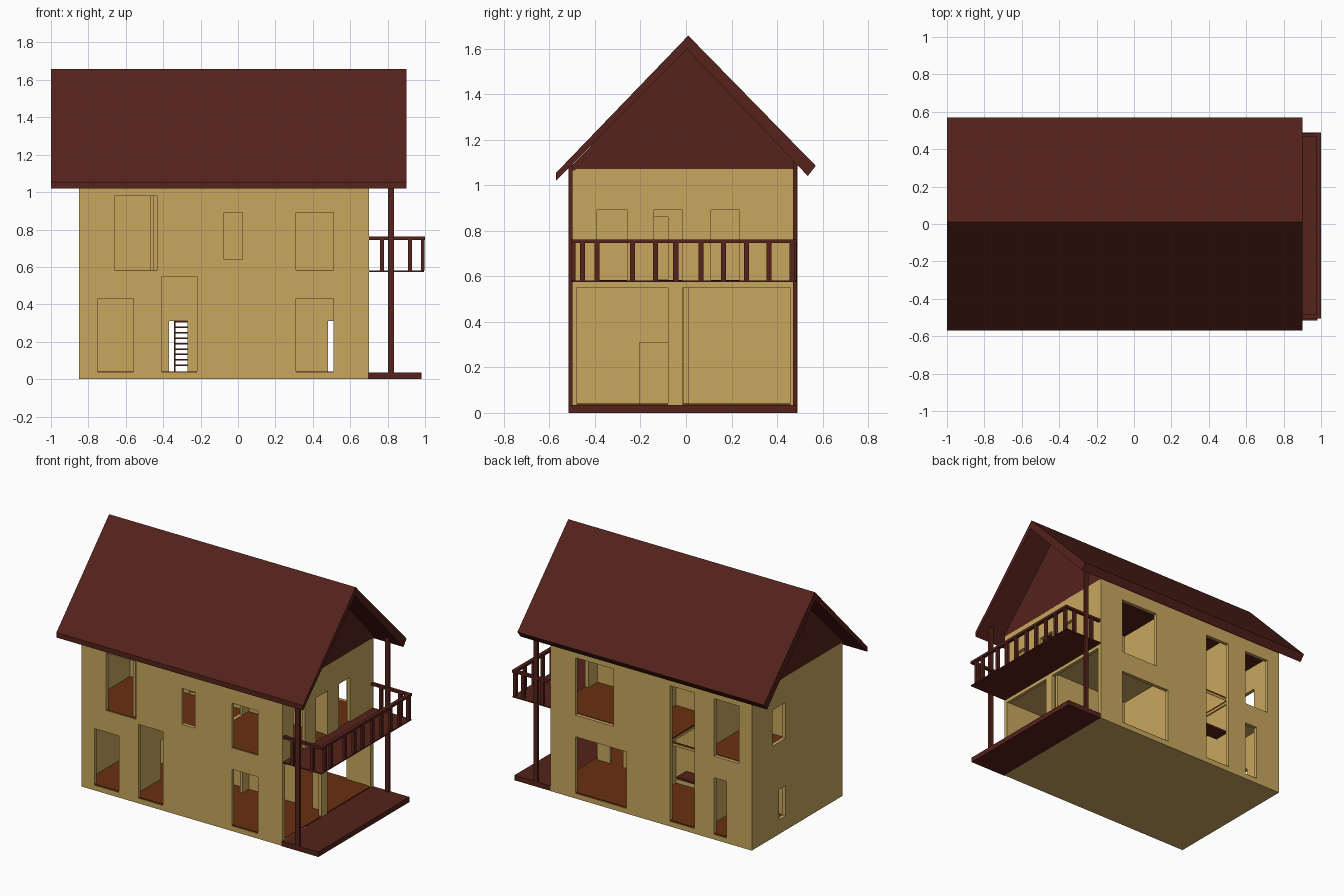
import bpy
from mathutils import Matrix

if "Cube" in bpy.data.objects:
    bpy.data.objects.remove(bpy.data.objects["Cube"])


def material(name, rgb):
    m = bpy.data.materials.new(name)
    m.diffuse_color = (*rgb, 1)
    m.use_nodes = True
    m.node_tree.nodes["Principled BSDF"].inputs["Base Color"].default_value = m.diffuse_color
    return m


PLASTER = material("plaster", (0.578, 0.386, 0.114))
TIMBER = material("dark_timber", (0.09, 0.016, 0.011))
FLOOR = material("floor_boards", (0.14, 0.03, 0.005))


def frame(x_axis, y_axis, z_axis, origin):
    m = Matrix((x_axis, y_axis, z_axis)).transposed().to_4x4()
    m.translation = origin
    return m


def panel(name, outline, thick, matrix, mat, holes=()):
    """Flat outline with rectangular openings, extruded symmetrically and baked to a mesh."""
    c = bpy.data.curves.new(name, 'CURVE')
    c.dimensions, c.fill_mode, c.extrude = '2D', 'BOTH', thick / 2
    rects = [[(a, b), (a, d), (e, d), (e, b)] for a, e, b, d in holes]
    for pts in [outline] + rects:
        s = c.splines.new('POLY')
        s.points.add(len(pts) - 1)
        for p, (u, v) in zip(s.points, pts):
            p.co = (u, v, 0, 1)
        s.use_cyclic_u = True
    tmp = bpy.data.objects.new(name + "_tmp", c)
    bpy.context.collection.objects.link(tmp)
    bpy.context.view_layer.update()
    mesh = bpy.data.meshes.new_from_object(tmp.evaluated_get(bpy.context.evaluated_depsgraph_get()))
    bpy.data.objects.remove(tmp)
    for p in mesh.polygons:
        p.use_smooth = False
    mesh.materials.clear()
    mesh.materials.append(mat)
    ob = bpy.data.objects.new(name, mesh)
    ob.matrix_world = matrix
    bpy.context.collection.objects.link(ob)
    return ob


def rect(u0, u1, v0, v1):
    return [(u0, v0), (u1, v0), (u1, v1), (u0, v1)]


def wall_x(name, y, t, u0, u1, z0, z1, holes):
    m = frame((1, 0, 0), (0, 0, 1), (0, -1, 0), (0, y, 0))
    return panel(name, rect(u0, u1, z0, z1), t, m, PLASTER, holes)


def wall_y(name, x, t, u0, u1, z0, z1, holes):
    m = frame((0, 1, 0), (0, 0, 1), (1, 0, 0), (x, 0, 0))
    return panel(name, rect(u0, u1, z0, z1), t, m, PLASTER, holes)


def along_x(name, profile, x0, x1, mat):
    m = frame((0, 1, 0), (0, 0, 1), (1, 0, 0), ((x0 + x1) / 2, 0, 0))
    return panel(name, profile, x1 - x0, m, mat)


def slab(name, x0, x1, y0, y1, z0, z1, mat, holes=()):
    m = Matrix.Translation((0, 0, (z0 + z1) / 2))
    return panel(name, rect(x0, x1, y0, y1), z1 - z0, m, mat, holes)


# Outer walls; openings are (start, end, bottom, top)
L, R, F, B, T, TOP = -0.85, 0.70, -0.51, 0.49, 0.025, 1.07
wall_x("front_wall", F + T / 2, T, L, R, 0, TOP, [
    (-0.66, -0.43, 0.58, 0.98), (-0.075, 0.025, 0.64, 0.89), (0.31, 0.51, 0.58, 0.89),
    (-0.75, -0.56, 0.035, 0.43), (-0.41, -0.22, 0.035, 0.55), (0.31, 0.51, 0.035, 0.43)])
wall_x("back_wall", B - T / 2, T, L, R, 0, TOP, [
    (0.215, 0.51, 0.58, 0.98), (0.115, 0.51, 0.035, 0.43), (-0.41, -0.22, 0.035, 0.98),
    (-0.75, -0.56, 0.58, 0.98), (-0.655, -0.56, 0.035, 0.43)])
wall_y("left_wall", L + T / 2, T, F + T, B - T, 0, TOP, [
    (0.12, 0.26, 0.64, 0.89), (0.12, 0.19, 0.10, 0.31)])
wall_y("right_wall", R - T / 2, T, F + T, B - T, 0, TOP, [
    (-0.39, -0.26, 0.58, 0.89), (-0.14, -0.015, 0.58, 0.89), (0.11, 0.235, 0.58, 0.89),
    (-0.48, -0.08, 0.035, 0.55), (-0.015, 0.46, 0.035, 0.55)])

# Inner partitions
I = 0.02
wall_x("lower_spine_wall", 0, I, L + T, R - T, 0.03, 0.56,
       [(-0.37, -0.27, 0.04, 0.31), (0.48, 0.58, 0.04, 0.31)])
wall_x("upper_spine_wall", 0, I, L + T, R - T, 0.57, TOP, [(-0.37, -0.27, 0.585, 0.86)])
for label, x in (("left", -0.46), ("right", 0.08)):
    wall_y("lower_cross_wall_" + label, x, I, F + T, B - T, 0.03, 0.56,
           [(-0.205, -0.08, 0.04, 0.31)])
    wall_y("upper_cross_wall_" + label, x, I, F + T, B - T, 0.57, TOP,
           [(-0.205, -0.08, 0.585, 0.86)])

# Floors, with a stairwell in the upper storey
well = [(-0.44, -0.19, 0.02, 0.462)]
slab("foundation", L + 0.005, R - 0.005, F + 0.005, B - 0.005, 0, 0.03, PLASTER)
slab("ground_floor", L + 0.005, R - 0.005, F + 0.005, B - 0.005, 0.03, 0.042, FLOOR)
slab("lower_ceiling", L + T, R - T, F + T, B - T, 0.555, 0.57, PLASTER, well)
slab("upper_floor", L + 0.005, R - 0.005, F + 0.005, B - T, 0.57, 0.583, FLOOR, well)

# Staircase: open treads up to a landing, then a return flight
N = 9
for i in range(N):
    y, z = 0.06 + 0.03 * i, 0.07 + 0.029 * i
    slab(f"lower_tread_{i}", -0.335, -0.265, y, y + 0.035, z, z + 0.008, TIMBER)
    if i < N - 1:
        y2, z2 = 0.31 - 0.03 * i, 0.35 + 0.029 * i
        slab(f"upper_tread_{i}", -0.42, -0.345, y2, y2 + 0.035, z2, z2 + 0.008, TIMBER)
slab("stair_landing", -0.43, -0.24, 0.34, 0.45, 0.32, 0.335, TIMBER)
along_x("stair_stringer", [(0.05, 0.042), (0.08, 0.042), (0.36, 0.32), (0.33, 0.32)],
        -0.343, -0.335, TIMBER)

# Attic gables and roof
along_x("attic_gable", [(F, TOP - 0.005), (B, TOP - 0.005), (B, 1.10), (0.005, 1.6), (F, 1.078)],
        L, R, TIMBER)
along_x("roof", [(-0.57, 1.02), (-0.57, 1.055), (0.01, 1.657), (0.57, 1.085),
                 (0.535, 1.04), (0.005, 1.597)], -1.0, 0.90, TIMBER)

# Porch deck and roof posts
slab("porch_deck", 0.695, 0.98, -0.515, 0.488, 0, 0.035, TIMBER)
for label, y in (("front", -0.508), ("back", 0.478)):
    slab("roof_post_" + label, 0.803, 0.835, y - 0.009, y + 0.009, 0.035, 1.11, TIMBER)

# Balcony with railing
slab("balcony_floor", R, 0.995, -0.505, 0.488, 0.574, 0.582, TIMBER)
slab("front_handrail", 0.975, 1.0, -0.505, 0.488, 0.745, 0.762, TIMBER)
for label, y in (("front", -0.495), ("back", 0.475)):
    slab("side_handrail_" + label, R, 0.98, y - 0.01, y + 0.012, 0.745, 0.762, TIMBER)
    for j, x in enumerate((0.77, 0.92)):
        slab(f"side_baluster_{label}_{j}", x - 0.011, x + 0.011, y - 0.01, y + 0.01,
             0.58, 0.75, TIMBER)
for j, y in enumerate((-0.455, -0.39, -0.235, -0.135, -0.045, 0.065, 0.165, 0.265, 0.365, 0.465)):
    slab(f"front_baluster_{j}", 0.978, 0.998, y - 0.011, y + 0.011, 0.58, 0.75, TIMBER)
